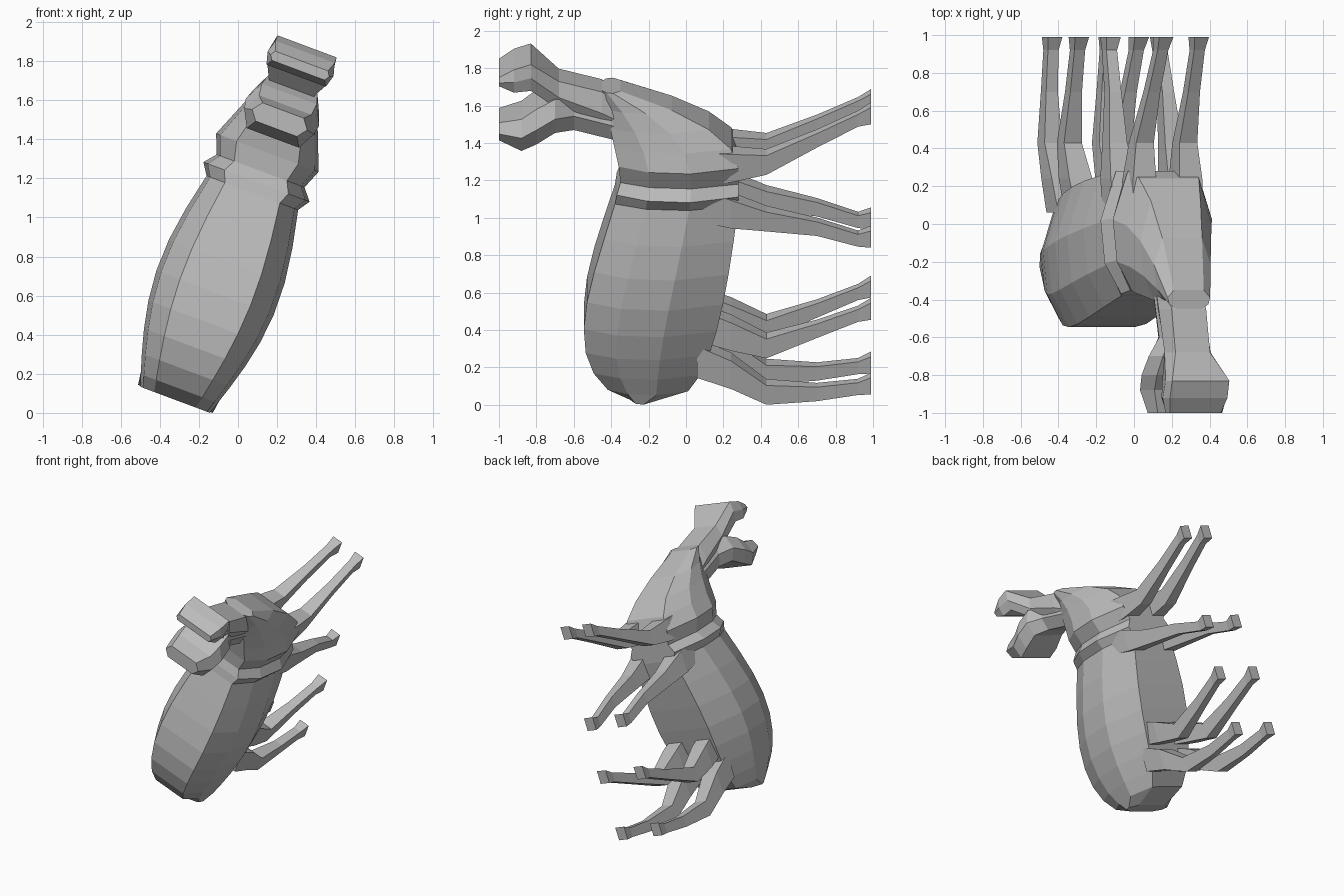
import bpy, bmesh
from math import pi, sin
from mathutils import Vector

cube = bpy.data.objects.get("Cube")
if cube:
    bpy.data.objects.remove(cube, do_unlink=True)

grey_color = (0.5, 0.5, 0.5, 1)
grey = bpy.data.materials.new("plain_grey")
grey.use_nodes = True
grey.diffuse_color = grey_color
grey.node_tree.nodes["Principled BSDF"].inputs["Base Color"].default_value = grey_color

# Leaning body frame: along the spine, across it, and y from back to feet
ALONG = Vector((0.35, 0, 0.937))
ACROSS = Vector((0.937, 0, -0.35))
SPINE_OFFSET = -0.325


def place(along, across, y):
    return ALONG * along + ACROSS * (across + SPINE_OFFSET) + Vector((0, y, 0))


def mix(start, end, t):
    return start + (end - start) * t


def loft(name, rings):
    """Skin a list of equal-length rings, capping both ends."""
    bm = bmesh.new()
    loops = [[bm.verts.new(place(*point)) for point in ring] for ring in rings]
    count = len(loops[0])
    for lower, upper in zip(loops, loops[1:]):
        for i in range(count):
            j = (i + 1) % count
            bm.faces.new((lower[i], lower[j], upper[j], upper[i]))
    bm.faces.new(loops[0])
    bm.faces.new(loops[-1])
    bmesh.ops.recalc_face_normals(bm, faces=bm.faces)
    mesh = bpy.data.meshes.new(name)
    bm.to_mesh(mesh)
    bm.free()
    mesh.materials.append(grey)
    obj = bpy.data.objects.new(name, mesh)
    bpy.context.collection.objects.link(obj)


def mirror_ring(side):
    """Close a half section with its reflection across the spine."""
    return side + [(along, -across, y) for along, across, y in reversed(side)]


def body_ring(along, back, belly, half):
    """Flat-backed octagon across the spine."""
    return mirror_ring([
        (along, 0.6 * half, back),
        (along, 0.92 * half, mix(back, belly, 0.25)),
        (along, half, mix(back, belly, 0.6)),
        (along, 0.7 * half, belly),
    ])


def barrel_ring(t):
    """Barrel swelling from the rump, t = 0, to the ribs, t = 1."""
    return body_ring(
        along=mix(-0.05, 1.08, t),
        back=mix(-0.3, -0.38, t) - 0.22 * sin(pi * t ** 0.6),
        belly=mix(-0.18, 0.28, t ** 0.3),
        half=mix(0.19, 0.25, t) + 0.1 * sin(pi * t),
    )


def shoulder_ring(t):
    """Shoulders tapering towards the nape."""
    return body_ring(
        along=mix(1.3, 1.7, t),
        back=mix(-0.36, -0.45, t),
        belly=mix(0.28, -0.35, t * t),
        half=mix(0.28, 0.12, t),
    )


def head_ring(y, low, high, half, chamfer=0.75):
    """Chamfered block section facing forwards."""
    return mirror_ring([
        (low, chamfer * half, y),
        (mix(low, high, 0.5), half, y),
        (high, chamfer * half, y),
    ])


def leg_ring(along, across, y, depth, width):
    """Four-sided leg section."""
    return [(along + i * depth, across + j * width, y)
            for i, j in ((-1, -1), (-1, 1), (1, 1), (1, -1))]


# Body: barrel, raised collar, narrow groove, shoulders
barrel = [barrel_ring((i / 8) ** 1.4) for i in range(9)]
collar = body_ring(along=1.14, back=-0.37, belly=0.28, half=0.29)
groove = body_ring(along=1.2, back=-0.35, belly=0.28, half=0.24)
shoulders = [shoulder_ring(i / 4) for i in range(5)]
loft("body", barrel + [collar, groove] + shoulders)

# Neck flaring into the broad upper head
loft("upper_head", [
    head_ring(y=-0.3, low=1.42, high=1.6, half=0.12),
    head_ring(y=-0.45, low=1.48, high=1.7, half=0.13),
    head_ring(y=-0.68, low=1.6, high=1.76, half=0.13),
    head_ring(y=-0.83, low=1.73, high=1.88, half=0.17, chamfer=0.95),
    head_ring(y=-0.92, low=1.72, high=1.85, half=0.18, chamfer=0.9),
    head_ring(y=-1, low=1.75, high=1.8, half=0.16, chamfer=0.9),
])

# Lower head with a blunt muzzle
loft("lower_head", [
    head_ring(y=-0.36, low=1.42, high=1.6, half=0.13),
    head_ring(y=-0.6, low=1.48, high=1.66, half=0.12),
    head_ring(y=-0.7, low=1.48, high=1.67, half=0.18),
    head_ring(y=-0.8, low=1.42, high=1.62, half=0.2),
    head_ring(y=-0.88, low=1.38, high=1.56, half=0.19),
    head_ring(y=-1, low=1.43, high=1.53, half=0.15),
])

# Leg stations shared by every leg: hip, knee, shin, ankle, hoof
STATIONS = [
    dict(y=0.06, depth=0.09, width=0.06),
    dict(y=0.24, depth=0.08, width=0.065),
    dict(y=0.43, depth=0.055, width=0.05),
    dict(y=0.7, depth=0.04, width=0.033),
    dict(y=0.92, depth=0.035, width=0.03),
    dict(y=0.99, depth=0.048, width=0.04),
]


def leg_pair(name, hip_across, hoof_across, bends):
    """Mirrored legs; bends gives the place along the spine at each station."""
    for side, sign in (("left", 1), ("right", -1)):
        rings = []
        for station, along in zip(STATIONS, bends):
            across = mix(hip_across, hoof_across, station["y"])
            rings.append(leg_ring(along, sign * across, **station))
        loft(name + "_" + side, rings)


leg_pair("first_leg", hip_across=0.14, hoof_across=0.1, bends=(1.3, 1.3, 1.31, 1.44, 1.55, 1.58))
leg_pair("second_leg", hip_across=0.17, hoof_across=0.14, bends=(1.1, 1.05, 1, 0.95, 0.88, 0.89))
leg_pair("third_leg", hip_across=0.12, hoof_across=0.17, bends=(0.4, 0.34, 0.27, 0.37, 0.46, 0.49))
leg_pair("fourth_leg", hip_across=0.15, hoof_across=0.16, bends=(0.2, 0.13, 0.01, 0.01, 0.04, 0.06))
